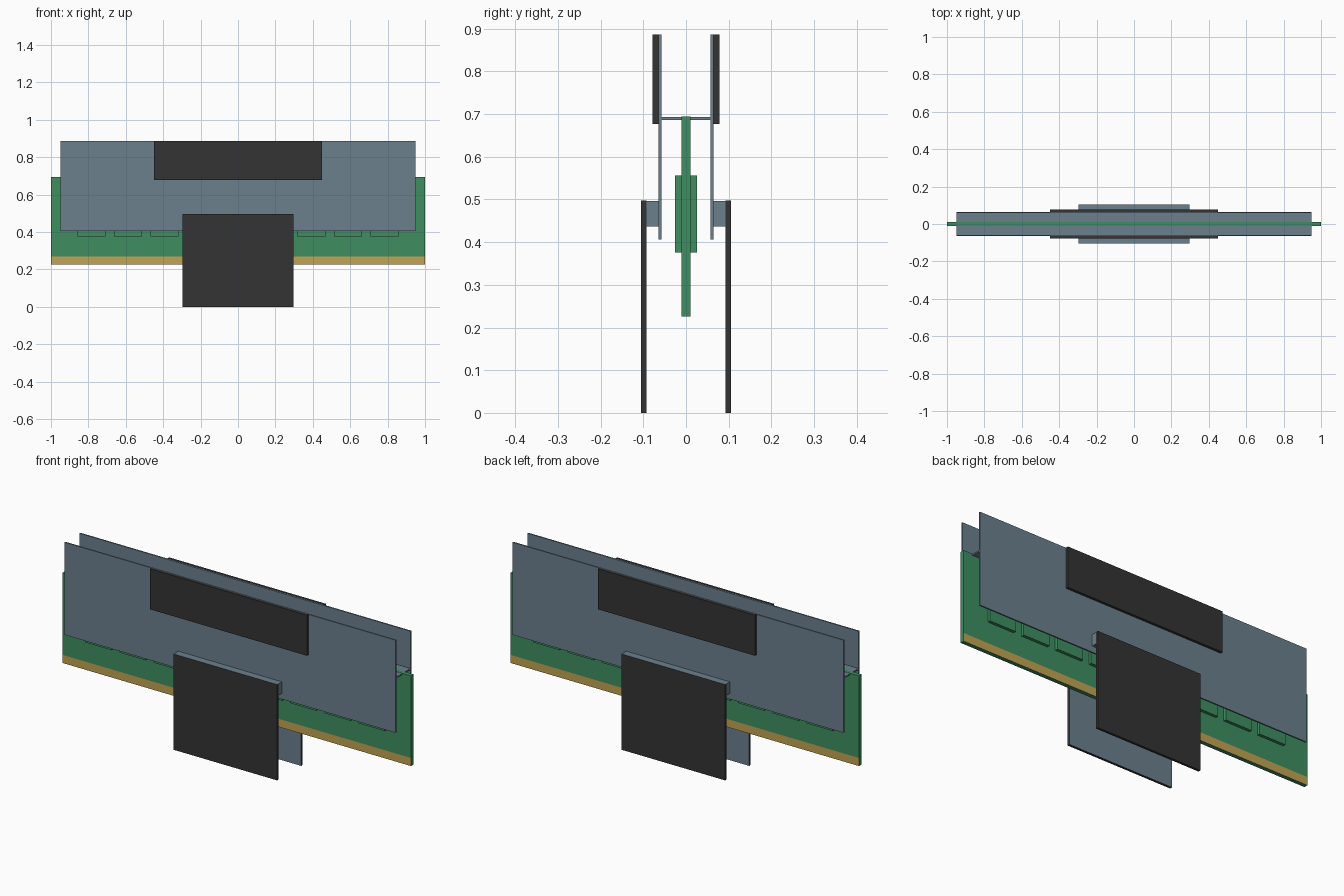
import bpy
import bmesh

cube = bpy.data.objects.get("Cube")
if cube:
    bpy.data.objects.remove(cube, do_unlink=True)


def material(name, rgb):
    """Flat material from an sRGB 0-255 colour."""
    lin = [((c / 255 + 0.055) / 1.055) ** 2.4 for c in rgb] + [1.0]
    m = bpy.data.materials.new(name)
    m.use_nodes = True
    m.diffuse_color = lin
    m.node_tree.nodes["Principled BSDF"].inputs["Base Color"].default_value = lin
    return m


GREEN = material("board green", (62, 142, 97))
GOLD = material("contact gold", (193, 163, 82))
GREY = material("metal blue grey", (108, 128, 141))
DARK = material("dark charcoal", (52, 52, 52))


def box(name, x, y, z, mats, cut_z=None, rule=None):
    """Box between (min, max) pairs, optionally split at a height and coloured by a face rule."""
    bm = bmesh.new()
    bmesh.ops.create_cube(bm, size=1)
    for v in bm.verts:
        v.co = [r[0] if c < 0 else r[1] for c, r in zip(v.co, (x, y, z))]
    if cut_z is not None:
        bmesh.ops.bisect_plane(bm, geom=bm.verts[:] + bm.edges[:] + bm.faces[:],
                               plane_co=(0, 0, cut_z), plane_no=(0, 0, 1))
    bm.normal_update()
    if rule:
        for f in bm.faces:
            f.material_index = int(rule(f))
    me = bpy.data.meshes.new(name)
    bm.to_mesh(me)
    bm.free()
    for m in mats:
        me.materials.append(m)
    ob = bpy.data.objects.new(name, me)
    bpy.context.collection.objects.link(ob)
    return ob


# Circuit board, with a gold contact strip along the foot of both broad faces
box("circuit_board", (-1, 1), (-0.0105, 0.0105), (0.226, 0.694), [GREEN, GOLD], cut_z=0.268,
    rule=lambda f: abs(f.normal.y) > 0.9 and f.calc_center_median().z < 0.268)

# Bridge joining the two heat spreaders
box("spreader_bridge", (-0.95, 0.95), (-0.058, 0.058), (0.686, 0.693), [GREY])

for side, s in (("front", -1), ("back", 1)):
    def span(a, b):
        return tuple(sorted((s * a, s * b)))

    # Row of memory chips
    for i in range(9):
        cx = (i - 4) * 0.196
        box(f"{side}_chip_{i + 1}", (cx - 0.075, cx + 0.075), span(0.0105, 0.0255),
            (0.376, 0.556), [GREEN])

    # Heat spreader with a dark plate at the top
    box(f"{side}_heat_spreader", (-0.95, 0.95), span(0.0575, 0.065), (0.406, 0.886), [GREY])
    box(f"{side}_upper_plate", (-0.45, 0.45), span(0.065, 0.078), (0.677, 0.887), [DARK])

    # Clip: dark outside with a metal inner face and top, on a metal spacer
    box(f"{side}_clip", (-0.298, 0.298), span(0.092, 0.105), (0, 0.497), [DARK, GREY],
        rule=lambda f: f.normal.y * s < -0.9 or f.normal.z > 0.9)
    box(f"{side}_clip_spacer", (-0.298, 0.298), span(0.065, 0.092), (0.437, 0.496), [GREY])
